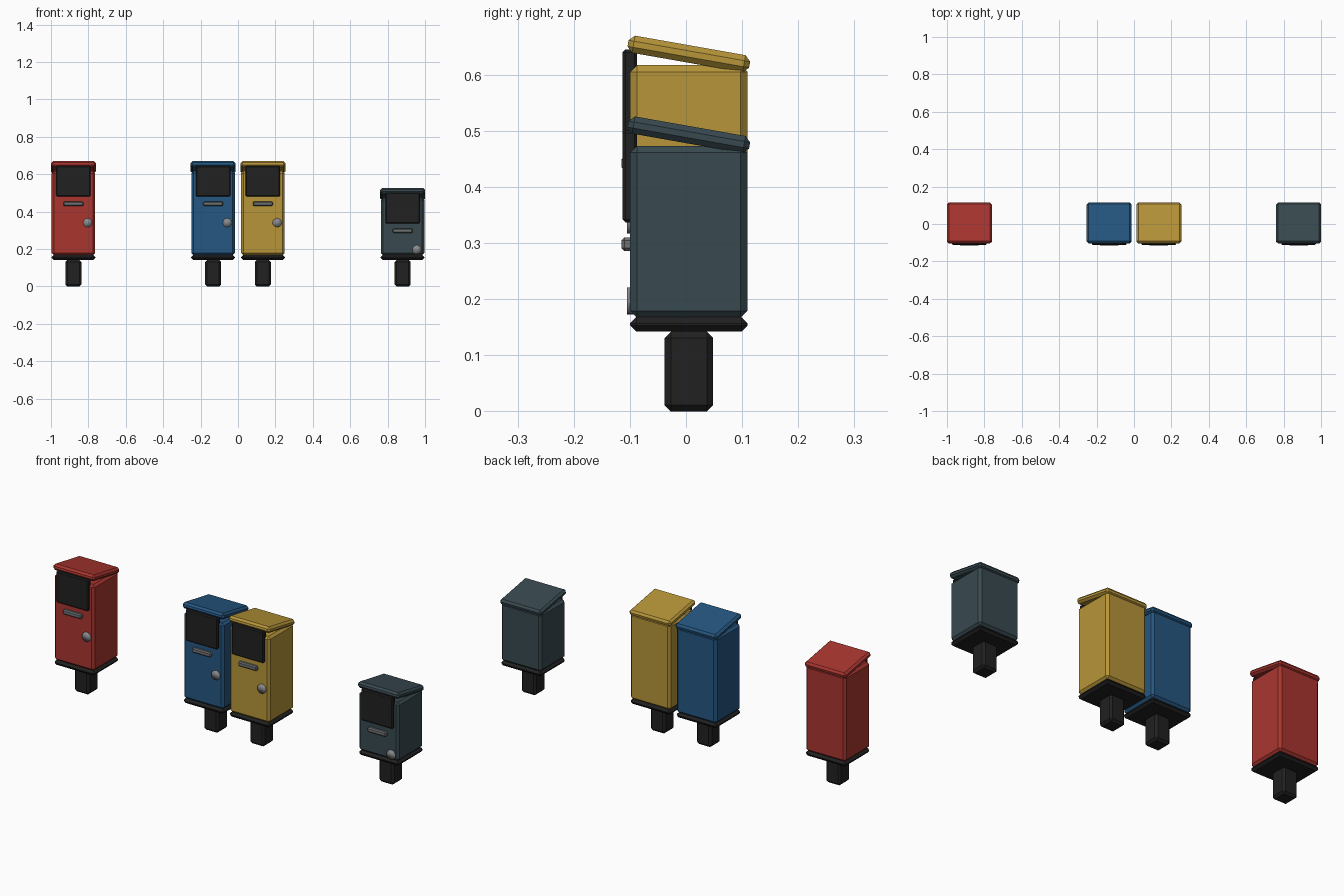
import bpy
import math

if "Cube" in bpy.data.objects:
    bpy.data.objects.remove(bpy.data.objects["Cube"], do_unlink=True)


def make_material(name, r, g, b):
    mat = bpy.data.materials.new(name)
    mat.use_nodes = True
    mat.diffuse_color = (r, g, b, 1)
    mat.node_tree.nodes["Principled BSDF"].inputs["Base Color"].default_value = (r, g, b, 1)
    return mat


RED = make_material("red paint", 0.40, 0.036, 0.028)
BLUE = make_material("blue paint", 0.018, 0.095, 0.22)
YELLOW = make_material("yellow paint", 0.47, 0.30, 0.04)
SLATE = make_material("slate paint", 0.040, 0.068, 0.080)
BLACK = make_material("black plastic", 0.015, 0.015, 0.015)
STEEL = make_material("grey steel", 0.16, 0.165, 0.17)
KNOB = make_material("light steel", 0.25, 0.255, 0.26)


def box(name, mat, center, size, bevel, tilt=0):
    """Chamfered box, optionally tilted about x."""
    bpy.ops.mesh.primitive_cube_add(size=1, location=center)
    obj = bpy.context.object
    obj.name = name
    obj.scale = size
    bpy.ops.object.transform_apply(location=False, rotation=False, scale=True)
    obj.rotation_euler.x = math.radians(tilt)
    mod = obj.modifiers.new("chamfer", "BEVEL")
    mod.width = bevel
    mod.segments = 1
    obj.data.materials.append(mat)
    return obj


def bin_unit(prefix, x, paint, drop):
    """One post-mounted bin; drop lowers the top and the front fittings."""
    mid_y = 0.005
    # Post and plinth
    box(prefix + "_post", BLACK, (x, mid_y, 0.071), (0.086, 0.086, 0.142), 0.011)
    box(prefix + "_base", BLACK, (x, mid_y, 0.155), (0.234, 0.209, 0.026), 0.011)

    # Body and sloping lid
    bottom, top = 0.167, 0.617 - drop
    box(prefix + "_body", paint, (x, mid_y, (bottom + top) / 2),
        (0.232, 0.209, top - bottom), 0.012)
    box(prefix + "_lid", paint, (x, mid_y, 0.637 - drop), (0.24, 0.22, 0.031), 0.010, -10)

    # Front fittings
    box(prefix + "_panel", BLACK, (x, -0.100, 0.563 - drop), (0.184, 0.026, 0.164), 0.005)
    box(prefix + "_handle", STEEL, (x, -0.105, 0.442 - drop), (0.107, 0.020, 0.024), 0.005)
    bpy.ops.mesh.primitive_cylinder_add(
        vertices=24, radius=0.024, depth=0.012,
        location=(x + 0.076, -0.099, 0.341 - drop), rotation=(math.pi / 2, 0, 0))
    knob = bpy.context.object
    knob.name = prefix + "_lock"
    knob.data.materials.append(KNOB)
    bpy.ops.object.shade_smooth()


bin_unit("red_bin", -0.88, RED, 0)
bin_unit("blue_bin", -0.133, BLUE, 0)
bin_unit("yellow_bin", 0.133, YELLOW, 0)
bin_unit("slate_bin", 0.88, SLATE, 0.144)
